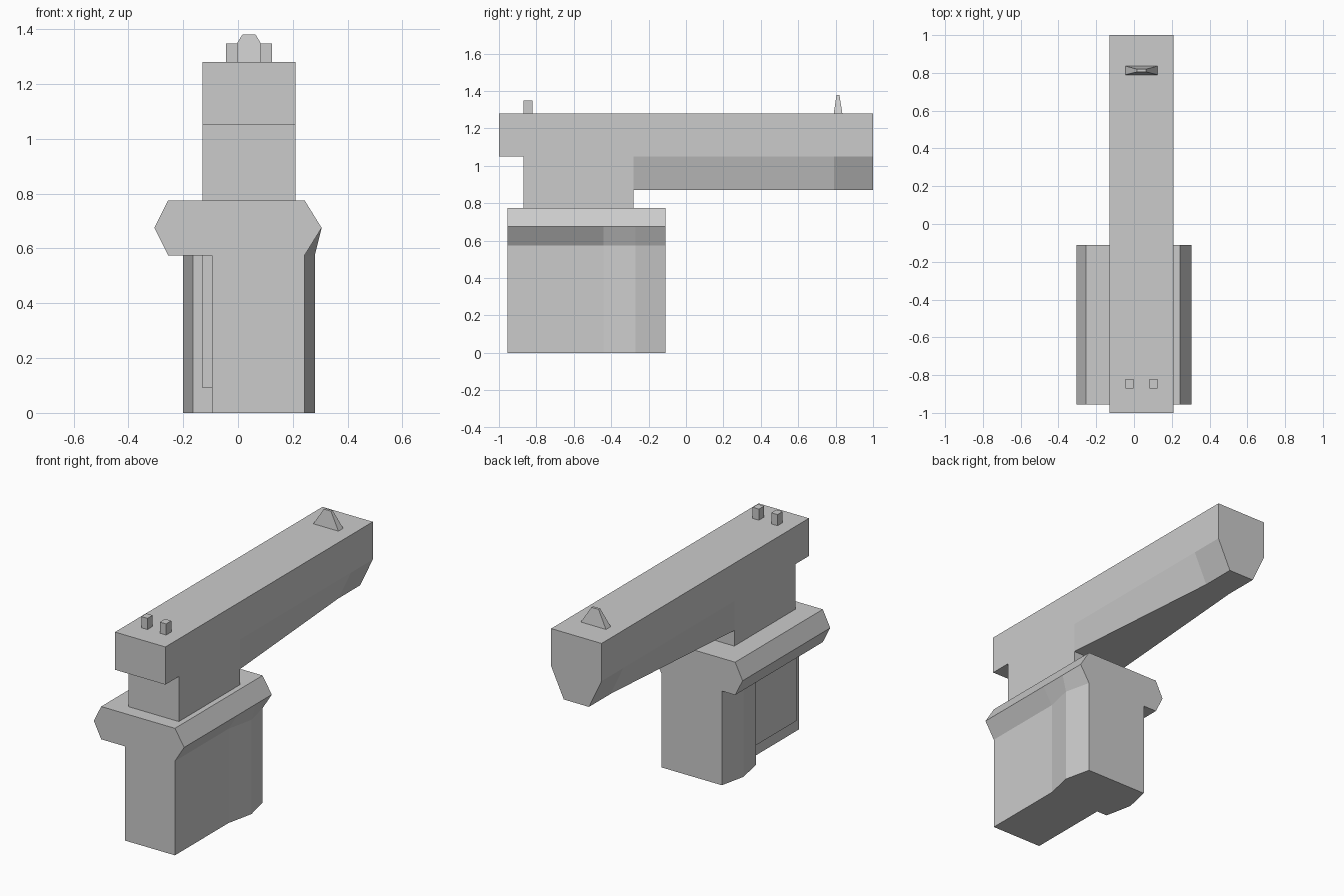
import bpy, bmesh

if "Cube" in bpy.data.objects:
    bpy.data.objects.remove(bpy.data.objects["Cube"])


def make(name, verts, faces):
    mesh = bpy.data.meshes.new(name)
    mesh.from_pydata(verts, [], faces)
    bm = bmesh.new()
    bm.from_mesh(mesh)
    bmesh.ops.recalc_face_normals(bm, faces=bm.faces)
    bm.to_mesh(mesh)
    bm.free()
    obj = bpy.data.objects.new(name, mesh)
    bpy.context.collection.objects.link(obj)
    return obj


def loft(name, rings):
    """Skin matching rings of points and cap both ends."""
    n = len(rings[0])
    verts = [p for ring in rings for p in ring]
    faces = [range(n), range(len(verts) - n, len(verts))]
    for r in range(len(rings) - 1):
        for i in range(n):
            j = (i + 1) % n
            faces.append((r * n + i, r * n + j, r * n + n + j, r * n + n + i))
    return make(name, verts, [list(f) for f in faces])


def prism(name, outline, z0, z1):
    return loft(name, [[(x, y, z) for x, y in outline] for z in (z0, z1)])


def rect(x0, x1, y0, y1):
    return [(x0, y0), (x1, y0), (x1, y1), (x0, y1)]


CX = 0.04   # centre line of the upper body
W = 0.17    # its half width

# Upper body: side profile (y, z, half width), narrowing under the muzzle end
side = [(-1, 1.28, W), (-1, 1.05, W), (-0.87, 1.05, W), (-0.87, 0.775, W),
        (-0.28, 0.775, W), (-0.28, 0.87, W), (0.79, 0.87, 0.085), (1, 0.87, 0.085),
        (1, 1.05, W), (1, 1.28, W), (0.79, 1.05, W), (-0.28, 1.05, W)]
panels = [(0, 1, 2, 11, 10, 8, 9), (2, 3, 4, 5, 11), (5, 6, 10, 11), (6, 7, 8, 10)]
n = len(side)
verts = [(CX + s * w, y, z) for s in (1, -1) for y, z, w in side]
faces = [[i + k for i in p] for p in panels for k in (0, n)]
faces += [[i, (i + 1) % 10, (i + 1) % 10 + n, i + n] for i in range(10)]
make("upper_body", verts, faces)

# Collar: bevelled cross-section whose lower right edge follows the grip swell
collar = []
for y, swell in ((-0.955, 0.243), (-0.44, 0.243), (-0.27, 0.28), (-0.11, 0.243)):
    collar.append([(x, y, z) for x, z in (
        (-0.255, 0.775), (0.243, 0.775), (0.305, 0.675),
        (swell, 0.575), (-0.255, 0.575), (-0.305, 0.675))])
loft("collar", collar)

# Grip: swollen at the back, recessed on the left
prism("grip", [(-0.095, -0.955), (0.243, -0.955), (0.243, -0.44), (0.28, -0.27),
               (0.243, -0.11), (-0.165, -0.11), (-0.2, -0.27), (-0.165, -0.44),
               (-0.095, -0.44)], 0, 0.575)

# Raised panel in the recess
prism("grip_panel", rect(-0.13, -0.095, -0.88, -0.44), 0.09, 0.575)

# Rear sight posts
for label, s in (("left", -1), ("right", 1)):
    x = CX + s * 0.063
    prism("rear_sight_" + label, rect(x - 0.021, x + 0.021, -0.87, -0.82), 1.28, 1.348)

# Tapered front sight
base = [(x, y, 1.28) for x, y in rect(CX - 0.085, CX + 0.085, 0.79, 0.836)]
tip = [(x, y, 1.38) for x, y in rect(CX - 0.024, CX + 0.024, 0.805, 0.82)]
loft("front_sight", [base, tip])
